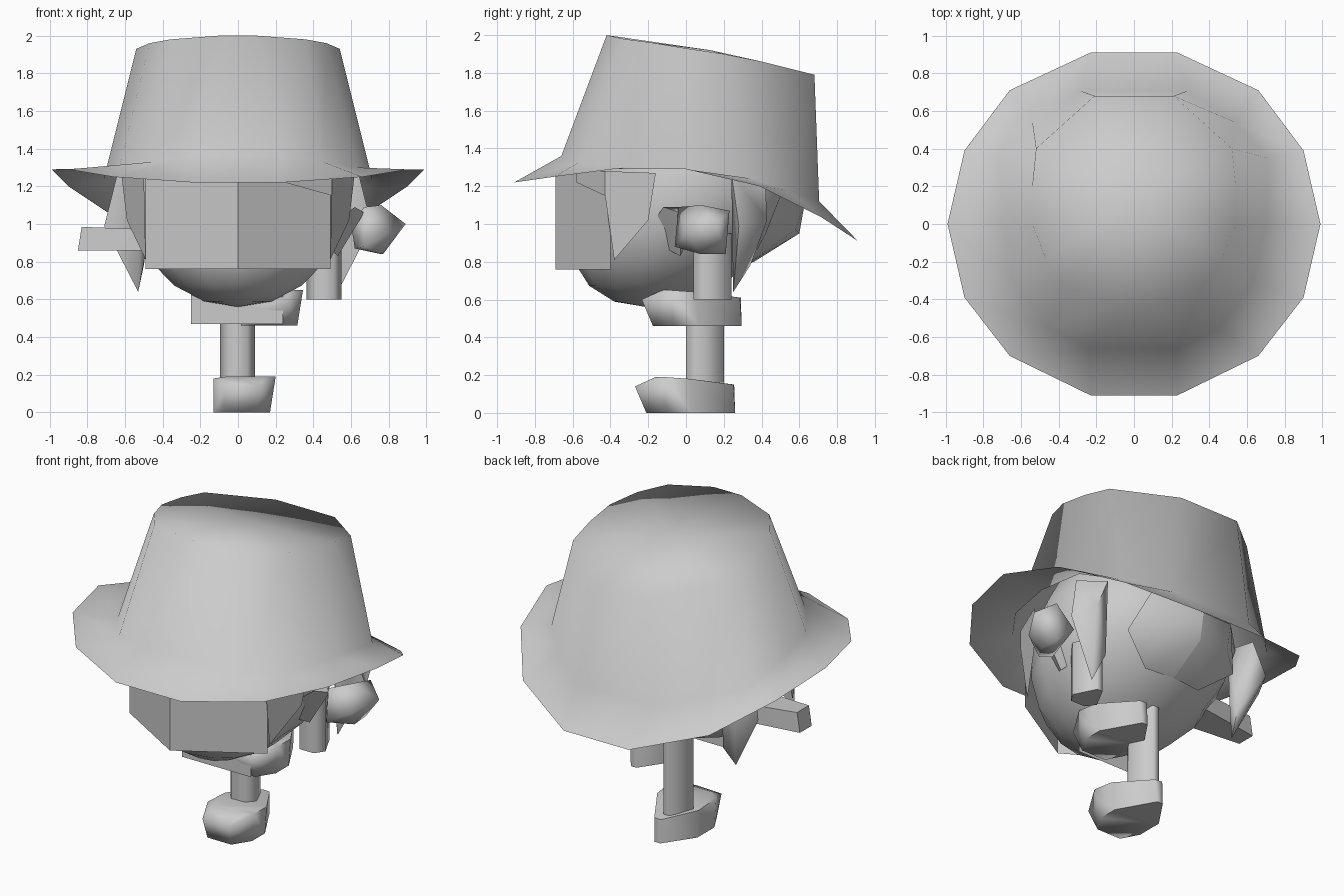
import bpy, bmesh, math

if "Cube" in bpy.data.objects:
    bpy.data.objects.remove(bpy.data.objects["Cube"])

def finish(name, bm, angle=40):
    bmesh.ops.recalc_face_normals(bm, faces=bm.faces[:])
    me = bpy.data.meshes.new(name)
    bm.to_mesh(me)
    bm.free()
    ob = bpy.data.objects.new(name, me)
    bpy.context.collection.objects.link(ob)
    bpy.ops.object.select_all(action='DESELECT')
    ob.select_set(True)
    bpy.context.view_layer.objects.active = ob
    bpy.ops.object.shade_smooth_by_angle(angle=math.radians(angle))
    return ob

def hull(name, pts, angle=75):
    """Convex lump around a few points."""
    bm = bmesh.new()
    for p in pts:
        bm.verts.new(p)
    bmesh.ops.convex_hull(bm, input=bm.verts[:])
    return finish(name, bm, angle)

def sheet(name, polys):
    """Thin panel made of flat polygons."""
    bm = bmesh.new()
    for poly in polys:
        bm.faces.new([bm.verts.new(p) for p in poly])
    bmesh.ops.remove_doubles(bm, verts=bm.verts[:], dist=0.001)
    return finish(name, bm, 10)

# Hat: 14-sided rings, half of each given front to back
brim = [(.23, -.91, 1.22), (.66, -.70, 1.25), (.90, -.39, 1.29), (.99, 0, 1.29),
        (.90, .39, 1.20), (.66, .71, 1.04), (.23, .91, .91)]
base = [(.23, -.66, 1.36), (.45, -.56, 1.33), (.63, -.32, 1.30), (.70, 0, 1.29),
        (.71, .35, 1.24), (.54, .54, 1.18), (.28, .705, 1.12)]
top = [(.10, -.42, 2.0), (.36, -.33, 1.98), (.47, -.18, 1.96), (.54, 0, 1.93),
       (.54, .2, 1.90), (.52, .40, 1.86), (.21, .68, 1.79)]
bm = bmesh.new()
rings = []
for half in (brim, base, top):
    full = half + [(-x, y, z) for x, y, z in reversed(half)]
    rings.append([bm.verts.new(p) for p in full])
for a, b in zip(rings, rings[1:]):
    for i in range(14):
        j = (i + 1) % 14
        bm.faces.new((a[i], a[j], b[j], b[i]))
crown = bm.verts.new((0, .13, 1.92))
for i in range(14):
    bm.faces.new((rings[2][i], rings[2][(i + 1) % 14], crown))
finish("hat", bm, 180)

# Head: low sphere with the jaw pushed forward, kept behind the mask
bm = bmesh.new()
bmesh.ops.create_uvsphere(bm, u_segments=14, v_segments=10, radius=0.59)
for v in bm.verts:
    v.co.z += 1.15
    v.co.y -= max(0, 1.12 - v.co.z) * 0.37
    if v.co.z > .74:
        v.co.y = max(v.co.y, -.665 + .592 * abs(v.co.x))
finish("head", bm, 60)

# Face mask: two panels meeting at a vertical ridge
sheet("face_mask", [[(0, -.69, .76), (s * .49, -.40, .76), (s * .49, -.40, 1.27), (0, -.69, 1.27)]
                    for s in (-1, 1)])

# Side hair and pointed back locks on both sides
for s, side in ((1, "right"), (-1, "left")):
    sheet("sideburn_" + side, [[(s * x, y, z) for x, y, z in (
        (.50, -.43, 1.16), (.49, -.38, .81), (.59, -.20, 1.02), (.62, -.16, 1.27), (.50, -.43, 1.28))]])
    hull("hair_lock_" + side, [(s * x, y, z) for x, y, z in (
        (.53, .25, .64), (.50, .34, .78), (.71, .28, .99), (.64, .24, 1.27), (.64, .43, 1.02),
        (.55, .42, 1.22), (.50, .25, 1.22), (.49, .28, .85))])
    # hair at the nape
    hull("nape_hair_" + side, [(s * x, y, z) for x, y, z in (
        (0, .60, .95), (.22, .58, .97), (.40, .42, .95), (.30, .52, 1.2), (0, .63, 1.12),
        (0, .36, .80), (.2, .34, .80))])
sheet("fringe", [[(.25, -.58, 1.22), (.50, -.43, 1.15), (.50, -.43, 1.28), (.25, -.58, 1.28)]])

# Shoes: blunt toe and narrow heel, one standing and one raised
def shoe(name, dx, dy, dz):
    pts = [(-.07, -.26, .14), (.12, -.27, .14), (-.07, -.21, 0), (.10, -.21, 0),
           (-.06, -.16, .19), (.14, -.16, .19),
           (-.13, -.10, 0), (-.13, -.12, .18), (.17, -.10, 0), (.20, -.12, .19),
           (-.13, .07, 0), (-.13, .06, .17), (.17, .03, 0), (.19, .02, .18),
           (.0, .26, 0), (.04, .26, 0), (.0, .255, .15), (.05, .25, .15)]
    hull(name, [(x + dx, y + dy, z + dz) for x, y, z in pts])

shoe("standing_shoe", 0, 0, 0)
shoe("raised_shoe", .145, .035, .46)

# Legs: five-sided posts
def leg(name, cx, y0, z0, z1):
    plan = [(-.095, .06), (-.05, 0), (.05, 0), (.09, .06), (.02, .20), (-.02, .20)]
    hull(name, [(cx + x, y0 + y, z) for x, y in plan for z in (z0, z1)])

leg("standing_leg", 0, 0, .16, .68)
leg("raised_leg", .46, .04, .60, .95)

# Neck cloth
sheet("neck_cloth", [[(-.25, -.21, .47), (.24, -.21, .47), (.24, -.21, .63), (-.25, -.21, .65)]])

# Arms and raised fist
hull("left_arm", [(x, y, z) for x, z in ((-.85, .86), (-.83, .985), (-.45, .86), (-.45, .97))
                  for y in ((-.06, .06) if x < -.5 else (-.10, .12))], 40)
hull("right_arm", [(.45, -.16, .90), (.62, -.12, 1.09), (.50, -.18, 1.0), (.67, -.03, 1.06),
                   (.53, -.03, .83), (.45, 0, .90), (.62, 0, 1.09)])
hull("right_fist", [(.89, .16, 1.0), (.76, .08, 1.10), (.67, -.04, 1.09), (.62, 0, .87),
                    (.67, -.06, .88), (.77, .08, .84), (.60, .10, 1.0), (.78, .23, 1.07),
                    (.76, .21, .84), (.64, .22, .95), (.80, .0, .95)])
